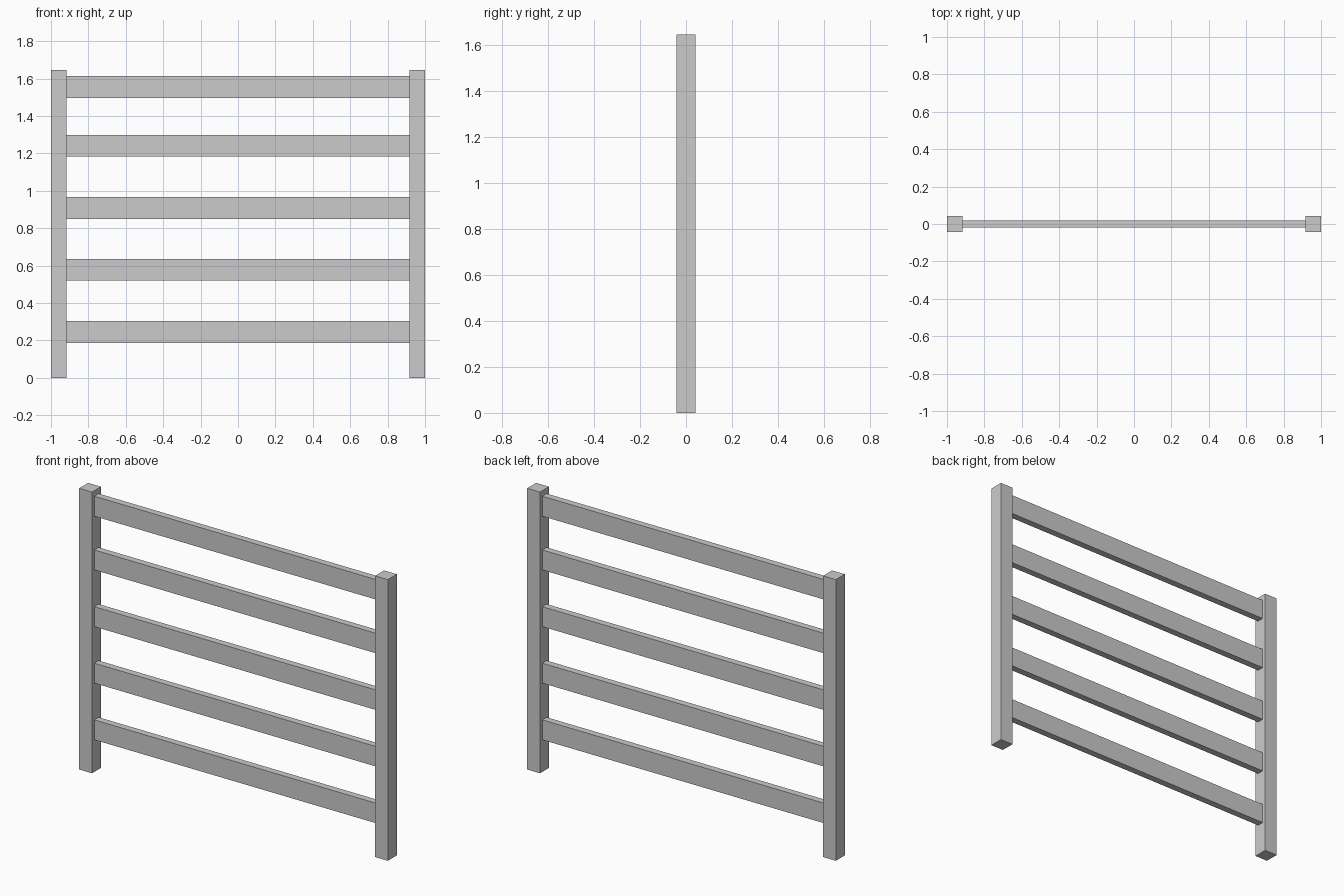
import bpy

if "Cube" in bpy.data.objects:
    bpy.data.objects.remove(bpy.data.objects["Cube"])

POST_W, POST_H = 0.083, 1.647
RAIL_T, RAIL_H = 0.04, 0.117


def box(name, size, center):
    bpy.ops.mesh.primitive_cube_add(size=1, location=center)
    ob = bpy.context.object
    ob.name = name
    ob.scale = size
    bpy.ops.object.transform_apply(location=False, rotation=False, scale=True)
    return ob


# Square upright posts
for side, sx in (("left", -1), ("right", 1)):
    box(f"{side}_post", (POST_W, POST_W, POST_H),
        (sx * (1 - POST_W / 2), 0, POST_H / 2))

# Flat horizontal rails butting against the inner post faces
rail_len = 2 * (1 - POST_W)
for i, z in enumerate((0.246, 0.578, 0.909, 1.241, 1.556)):
    box(f"rail_{i + 1}", (rail_len, RAIL_T, RAIL_H), (0, 0, z))
